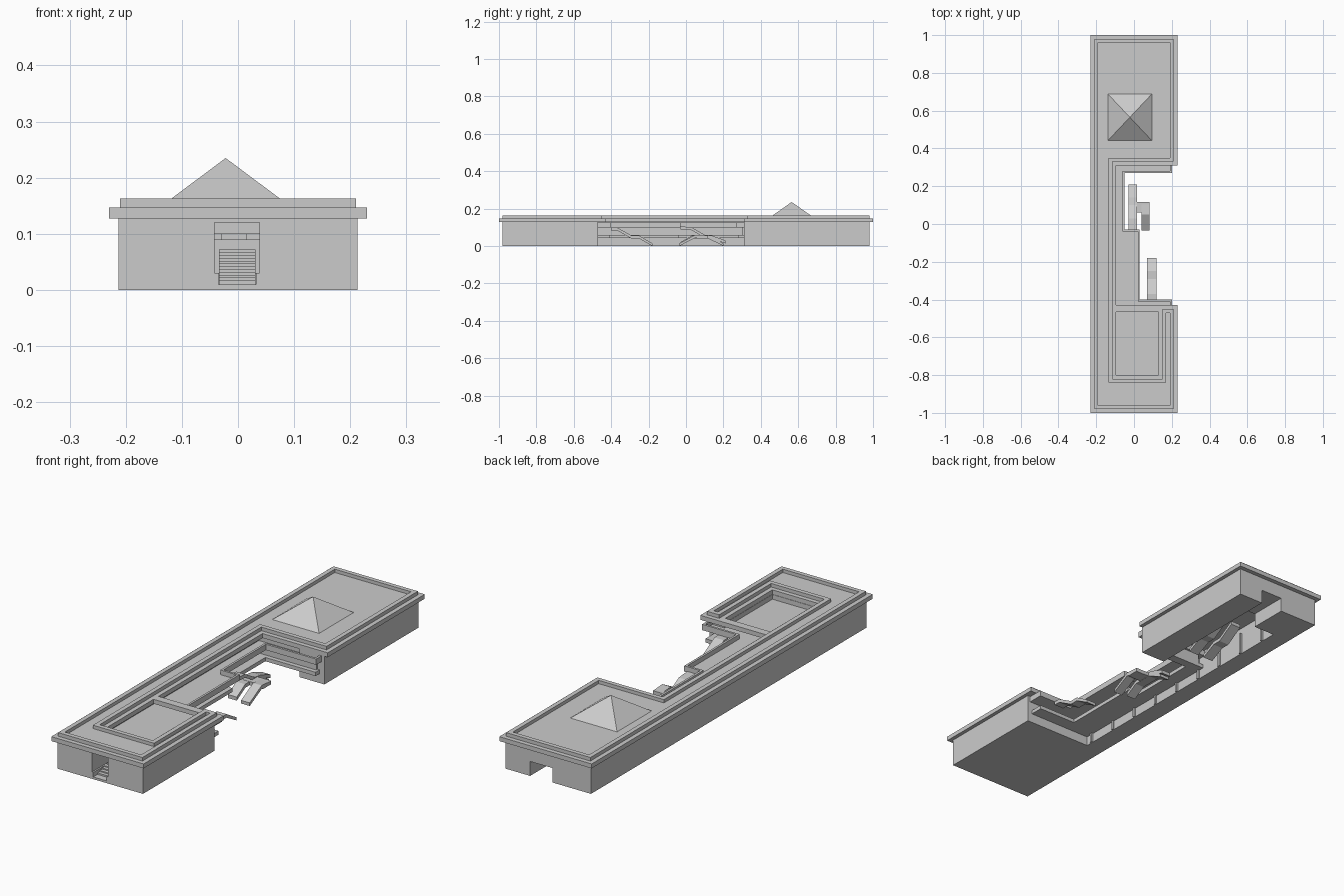
import bpy, bmesh
from mathutils import Vector

if "Cube" in bpy.data.objects:
    bpy.data.objects.remove(bpy.data.objects["Cube"])


def inset(poly, d):
    out = []
    n = len(poly)
    for i in range(n):
        p, q, r = (Vector(poly[(i + k) % n]) for k in (-1, 0, 1))
        a, b = (q - p).normalized(), (r - q).normalized()
        out.append(q + d * (Vector((-a.y, a.x)) + Vector((-b.y, b.x))))
    return out


def finish(name, bm):
    bmesh.ops.recalc_face_normals(bm, faces=bm.faces)
    me = bpy.data.meshes.new(name)
    bm.to_mesh(me)
    bm.free()
    ob = bpy.data.objects.new(name, me)
    bpy.context.collection.objects.link(ob)
    return ob


def stack(name, poly, levels):
    """Counter-clockwise right-angled outline lofted through (inset, z) levels."""
    bm = bmesh.new()
    loops = [[bm.verts.new((p[0], p[1], z)) for p in (inset(poly, d) if d else poly)]
             for d, z in levels]
    n = len(poly)
    for lo, hi in zip(loops, loops[1:]):
        for i in range(n):
            j = (i + 1) % n
            bm.faces.new((lo[i], lo[j], hi[j], hi[i]))
    bm.faces.new(loops[0])
    bm.faces.new(loops[-1])
    return finish(name, bm)


def box(name, x0, x1, y0, y1, z0, z1):
    return stack(name, [(x0, y0), (x1, y0), (x1, y1), (x0, y1)], [(0, z0), (0, z1)])


def flight(name, x0, x1, pts, thick=0.016):
    """Strip stair: (y, z) top path with a thickness below it."""
    prof = pts + [(y, max(0, z - thick)) if z > 0.002 else (y, 0) for y, z in reversed(pts)]
    bm = bmesh.new()
    a = [bm.verts.new((x0, y, z)) for y, z in prof]
    b = [bm.verts.new((x1, y, z)) for y, z in prof]
    for i in range(len(prof)):
        j = (i + 1) % len(prof)
        bm.faces.new((a[i], a[j], b[j], b[i]))
    bm.faces.new(a)
    bm.faces.new(b)
    return finish(name, bm)


def cut(ob, cutter):
    m = ob.modifiers.new("cut", 'BOOLEAN')
    m.operation = 'DIFFERENCE'
    m.object = cutter
    m.solver = 'EXACT'
    cutter.hide_render = True
    cutter.hide_viewport = True


# Hook-shaped roof with overhang and parapet
roof = [(-.23, -1), (.23, -1), (.23, -.43), (.13, -.43), (.13, -.8), (-.095, -.8),
        (-.095, .31), (.23, .31), (.23, 1), (-.23, 1)]
stack("roof", roof, [(0, .127), (0, .147), (.02, .147), (.02, .163), (.04, .163), (.04, .148)])
box("opening_beam", -.1, .135, -.465, -.43, .127, .147)

# Pyramid skylight
bm = bmesh.new()
base = [bm.verts.new((x, y, .147)) for x, y in ((-.14, .44), (.096, .44), (.096, .69), (-.14, .69))]
tip = bm.verts.new((-.022, .565, .235))
for i in range(4):
    bm.faces.new((base[i], base[(i + 1) % 4], tip))
bm.faces.new(base)
finish("pyramid_skylight", bm)

# Ground-storey masses around the court and the north passage
body = stack("main_walls", [(-.213, -.98), (.213, -.98), (.213, -.47), (-.126, -.47), (-.126, .8),
                            (-.02, .8), (-.02, .98), (-.213, .98)], [(0, 0), (0, .128)])
stack("north_east_wing", [(.09, .31), (.213, .31), (.213, .98), (.09, .98)], [(0, 0), (0, .128)])
box("passage_lintel", -.021, .091, .8, .98, .065, .128)
cut(body, box("opening_cutter", -.12, .145, -.82, -.45, .09, .2))
cut(body, box("entrance_cutter", -.042, .038, -1.1, -.7, .03, .12))
cut(body, box("entrance_pit_cutter", -.035, .032, -1.1, -.75, .01, .05))

# Window mullions on the court wall
for i in range(9):
    y = -.44 + i * .145
    box("court_mullion", -.127, -.118, y, y + .01, 0, .1)

# Gallery floors with kerbs
stack("upper_gallery", [(-.13, -.81), (.14, -.81), (.14, -.47), (.2, -.47), (.2, -.4), (.03, -.4),
                        (.03, -.03), (-.05, -.03), (-.05, .27), (.2, .27), (.2, .33), (-.13, .33)],
      [(0, .1), (0, .126), (.01, .126), (.01, .105)])
stack("lower_gallery", [(-.13, -.475), (.19, -.475), (.19, -.41), (.0, -.41), (.0, -.04),
                        (-.06, -.04), (-.06, .28), (.19, .28), (.19, .32), (-.13, .32)],
      [(0, .043), (0, .06)])
box("north_gallery_wall", -.1, .18, .3, .32, .06, .1)

# Court stairs
flight("court_stair_west", -.03, .015, [(-.03, .105), (.03, .1), (.1, .06), (.14, .055), (.21, .03)])
flight("court_stair_east", .04, .083, [(-.035, .014), (.05, .06), (.117, .055)])
flight("court_stair_lower", -.03, .015, [(-.03, .02), (.03, .055), (.12, .055), (.2, .014)])
box("stair_landing", -.03, .083, .06, .117, .04, .056)
flight("south_stair", .07, .118, [(-.4, .1), (-.37, .1), (-.29, .055), (-.25, .055), (-.18, .014)])

# Stairs under the north block
for x in (-.07, .01):
    flight("north_stair", x, x + .05, [(.45, .014), (.52, .05), (.56, .05), (.64, .1)])

# Stepped entrance stair
steps = []
for i in range(12):
    steps += [(-.95 + i * .016, .012 + i * .005), (-.95 + i * .016, .017 + i * .005)]
steps.append((-.75, .072))
flight("entrance_stair", -.034, .031, steps, .004)
